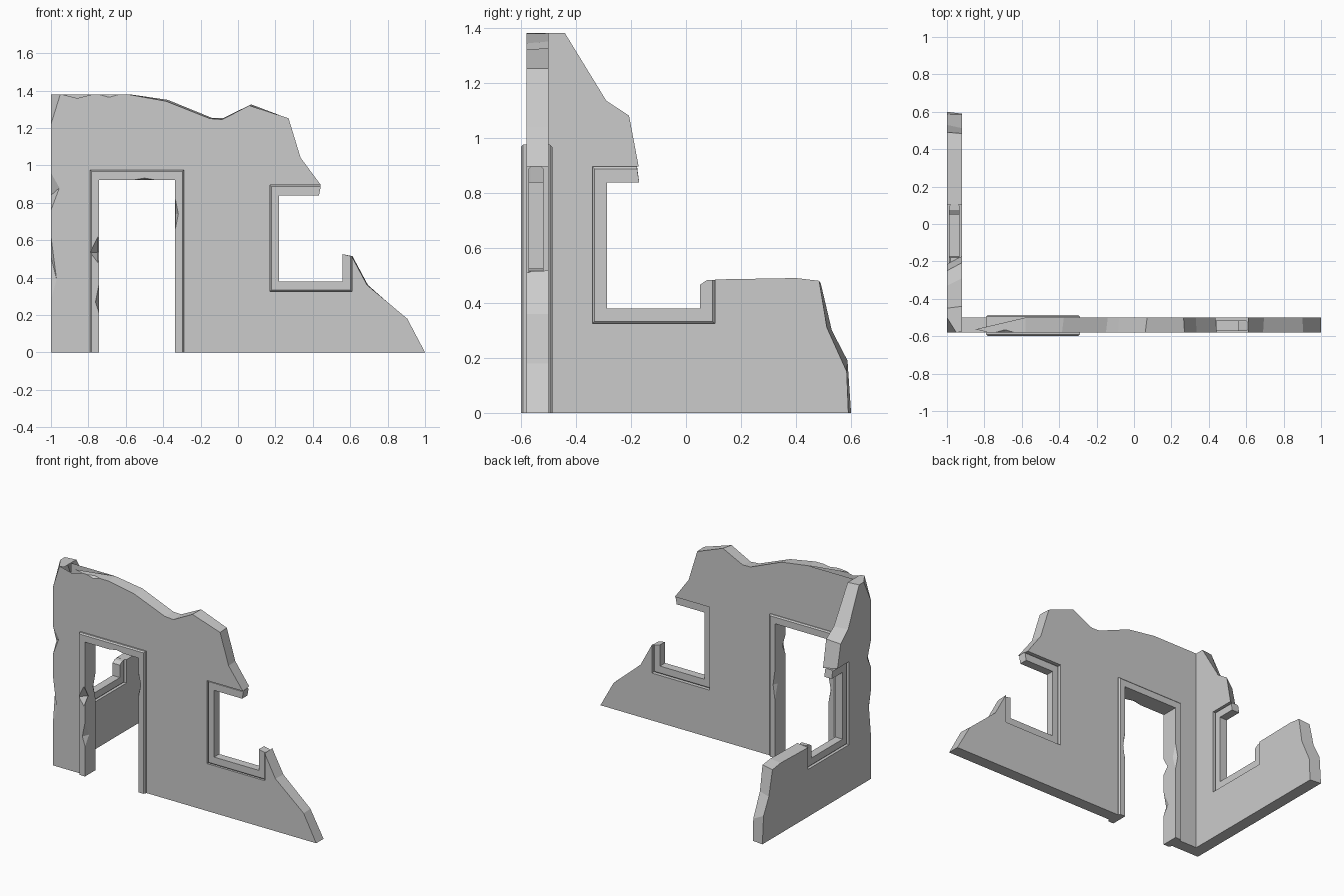
import bpy, bmesh
from mathutils import Vector, Matrix

if "Cube" in bpy.data.objects:
    bpy.data.objects.remove(bpy.data.objects["Cube"])


def front(p, d):            # profile (x, z) at depth y
    return (p[0], d, p[1])


def side(p, d):             # profile (y, z) at depth x
    return (d, p[0], p[1])


def loft(name, layers, place):
    """Solid from equal-length profiles: layers = [(depth, points), ...]"""
    bm = bmesh.new()
    rings = [[bm.verts.new(place(p, d)) for p in pts] for d, pts in layers]
    bm.faces.new(rings[0])
    bm.faces.new(rings[-1])
    n = len(rings[0])
    for a, b in zip(rings, rings[1:]):
        for i in range(n):
            j = (i + 1) % n
            bm.faces.new((a[i], a[j], b[j], b[i]))
    bmesh.ops.recalc_face_normals(bm, faces=bm.faces)
    return add_object(name, bm)


def add_object(name, bm):
    me = bpy.data.meshes.new(name)
    bm.to_mesh(me)
    bm.free()
    ob = bpy.data.objects.new(name, me)
    bpy.context.collection.objects.link(ob)
    return ob


def boolean(ob, other, op):
    m = ob.modifiers.new("bool", 'BOOLEAN')
    m.operation, m.solver, m.object = op, 'EXACT', other
    bpy.context.view_layer.objects.active = ob
    bpy.ops.object.modifier_apply(modifier=m.name)
    bpy.data.objects.remove(other)


def chip(ob, *points):
    """Knock a convex piece out of an object"""
    bm = bmesh.new()
    for p in points:
        bm.verts.new(p)
    bmesh.ops.convex_hull(bm, input=bm.verts)
    bmesh.ops.recalc_face_normals(bm, faces=bm.faces)
    boolean(ob, add_object("chip_cutter", bm), 'DIFFERENCE')


def nick(ob, center, rx, ry, rz, lean=0.0):
    """Octahedral nick on an edge; lean shifts its waist up or down"""
    c = Vector(center)
    chip(ob, c + Vector((rx, 0, lean)), c - Vector((rx, 0, lean)),
         c + Vector((0, ry, -lean)), c - Vector((0, ry, -lean)),
         c + Vector((0, 0, rz)), c - Vector((0, 0, rz)))


def frame(name, profile, d0, d1, place, bevel=0.008):
    """Frame with bevelled outer edges; profile(inset) gives the outline"""
    loft(name, [(d0, profile(bevel)), (d0 + bevel, profile(0)),
                (d1 - bevel, profile(0)), (d1, profile(bevel))], place)
    return bpy.data.objects[name]


# Front wall with door gap and broken window
base = [(1, 0), (-0.29, 0), (-0.29, 0.97), (-0.79, 0.97), (-0.79, 0),
        (-1, 0), (-1, 1.38)]
window = [(0.17, 0.895), (0.17, 0.325), (0.61, 0.325)]
outside = base + [(-0.58, 1.378), (-0.385, 1.343), (-0.15, 1.25), (-0.085, 1.245),
                  (0.06, 1.32), (0.27, 1.252), (0.335, 1.04), (0.443, 0.895)] \
    + window + [(0.61, 0.51), (0.69, 0.36), (0.905, 0.18)]
inside = base + [(-0.58, 1.38), (-0.375, 1.35), (-0.14, 1.254), (-0.08, 1.252),
                 (0.07, 1.326), (0.265, 1.252), (0.33, 1.04), (0.435, 0.895)] \
    + window + [(0.61, 0.518), (0.695, 0.36), (0.9, 0.18)]
walls = loft("ruined_walls", [(-0.58, outside), (-0.5, inside)], front)

# Side wall with broken window
hole = [(-0.34, 0.895), (-0.34, 0.325), (0.105, 0.325)]
outer = [(-0.58, 0), (-0.58, 1.38), (-0.45, 1.38), (-0.33, 1.12), (-0.25, 1.05),
         (-0.215, 0.895)] + hole + [(0.105, 0.475), (0.4, 0.483), (0.49, 0.47),
                                    (0.53, 0.3), (0.587, 0.19), (0.6, 0)]
inner = [(-0.58, 0), (-0.58, 1.38), (-0.44, 1.38), (-0.29, 1.135), (-0.207, 1.08),
         (-0.172, 0.895)] + hole + [(0.105, 0.485), (0.4, 0.49), (0.484, 0.48),
                                    (0.512, 0.31), (0.584, 0.15), (0.59, 0)]
boolean(walls, loft("side_wall", [(-1, outer), (-0.92, inner)], side), 'UNION')

# Damage on the outer corner and top edge
chip(walls, (-1, -0.58, 1.22), (-0.95, -0.58, 1.38), (-1, -0.5, 1.38),
     (-1.1, -0.68, 1.2), (-1.1, -0.68, 1.5), (-0.95, -0.58, 1.45), (-1, -0.5, 1.45))
nick(walls, (-1, -0.58, 0.86), 0.045, 0.04, 0.1, 0.02)
nick(walls, (-1, -0.58, 0.45), 0.03, 0.025, 0.17, -0.06)
nick(walls, (-0.86, -0.582, 1.382), 0.1, 0.025, 0.025)
nick(walls, (-0.69, -0.582, 1.382), 0.07, 0.02, 0.02)


# Door frame standing proud of the wall
def door(o):
    return [(-0.79 + o, 0), (-0.79 + o, 0.975 - o), (-0.29 - o, 0.975 - o), (-0.29 - o, 0),
            (-0.337, 0), (-0.337, 0.922), (-0.742, 0.922), (-0.742, 0)]


door_frame = frame("door_frame", door, -0.6, -0.486, front)
nick(door_frame, (-0.75, -0.605, 0.55), 0.045, 0.05, 0.075, 0.015)
nick(door_frame, (-0.74, -0.6, 0.29), 0.022, 0.05, 0.09, 0.02)
nick(door_frame, (-0.74, -0.486, 0.58), 0.02, 0.03, 0.1)
nick(door_frame, (-0.335, -0.6, 0.74), 0.016, 0.04, 0.08)
nick(door_frame, (-0.335, -0.486, 0.5), 0.014, 0.03, 0.1)
nick(door_frame, (-0.5, -0.6, 0.92), 0.07, 0.03, 0.012)


# Broken window frames recessed in the walls
def front_window(o):
    return [(0.17 + o, 0.895 - o), (0.17 + o, 0.325 + o), (0.61 - o, 0.325 + o),
            (0.61 - o, 0.515), (0.56, 0.525), (0.56, 0.38), (0.22, 0.38),
            (0.22, 0.838), (0.433, 0.838), (0.442, 0.895 - o)]


def side_window(o):
    return [(-0.34 + o, 0.895 - o), (-0.34 + o, 0.325 + o), (0.105 - o, 0.325 + o),
            (0.105 - o, 0.483), (0.075, 0.482), (0.05, 0.465), (0.05, 0.38), (-0.288, 0.38),
            (-0.288, 0.838), (-0.17, 0.838), (-0.178, 0.895 - o)]


frame("front_window_frame", front_window, -0.573, -0.517, front)
frame("side_window_frame", side_window, -0.988, -0.932, side)
